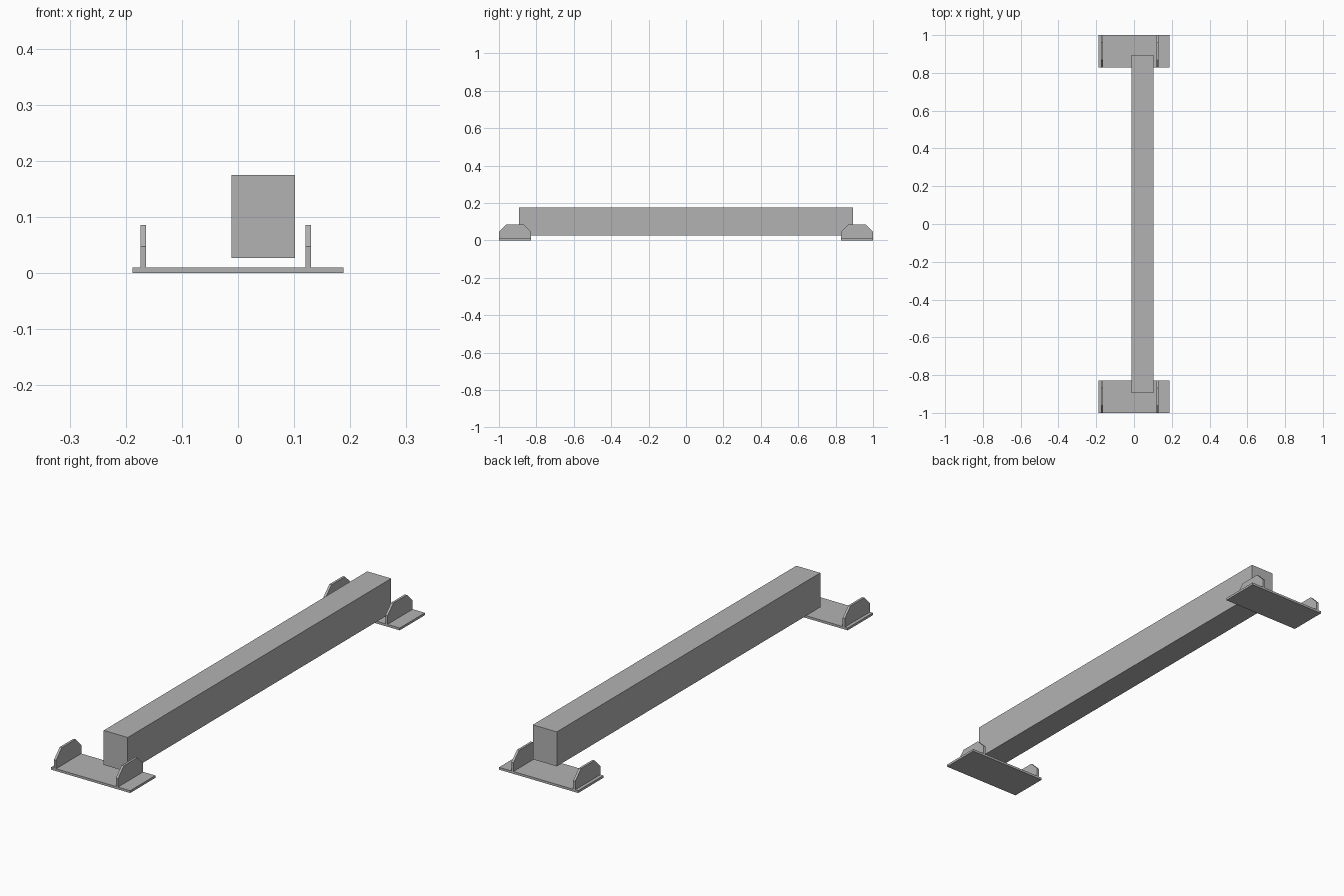
import bpy
import bmesh
from mathutils import Vector

cube = bpy.data.objects.get("Cube")
if cube:
    bpy.data.objects.remove(cube, do_unlink=True)

grey = bpy.data.materials.new("plain grey")
grey.use_nodes = True
colour = (0.45, 0.45, 0.45, 1)
grey.diffuse_color = colour
grey.node_tree.nodes["Principled BSDF"].inputs["Base Color"].default_value = colour


def extrude_profile(name, profile, x0, x1):
    """Extrude a closed (y, z) outline along x."""
    bm = bmesh.new()
    face = bm.faces.new([bm.verts.new((x0, y, z)) for y, z in profile])
    grown = bmesh.ops.extrude_face_region(bm, geom=[face])["geom"]
    moved = [v for v in grown if isinstance(v, bmesh.types.BMVert)]
    bmesh.ops.translate(bm, verts=moved, vec=Vector((x1 - x0, 0, 0)))
    bmesh.ops.recalc_face_normals(bm, faces=bm.faces)
    mesh = bpy.data.meshes.new(name)
    bm.to_mesh(mesh)
    bm.free()
    mesh.materials.append(grey)
    obj = bpy.data.objects.new(name, mesh)
    bpy.context.collection.objects.link(obj)
    return obj


def rectangle(y0, y1, z0, z1):
    return [(y0, z0), (y1, z0), (y1, z1), (y0, z1)]


# Long beam, offset sideways and floating just above the plates
extrude_profile("beam", rectangle(-0.894, 0.894, 0.027, 0.175), -0.012, 0.102)

# Base plate and two chamfered side lugs at each end
INNER, OUTER, PLATE_TOP = 0.829, 1.0, 0.01
SHOULDER, LUG_TOP, CHAMFER = 0.047, 0.086, 0.039
lug = [(INNER, PLATE_TOP), (OUTER, PLATE_TOP), (OUTER, SHOULDER),
       (OUTER - CHAMFER, LUG_TOP), (INNER + CHAMFER, LUG_TOP), (INNER, SHOULDER)]

for end, side in (("front", -1), ("back", 1)):
    plate = [(side * y, z) for y, z in rectangle(INNER, OUTER, 0, PLATE_TOP)]
    extrude_profile(end + "_base_plate", plate, -0.188, 0.188)
    outline = [(side * y, z) for y, z in lug]
    for hand, x in (("right", -0.174), ("left", 0.12)):
        extrude_profile(f"{end}_{hand}_lug", outline, x, x + 0.01)
